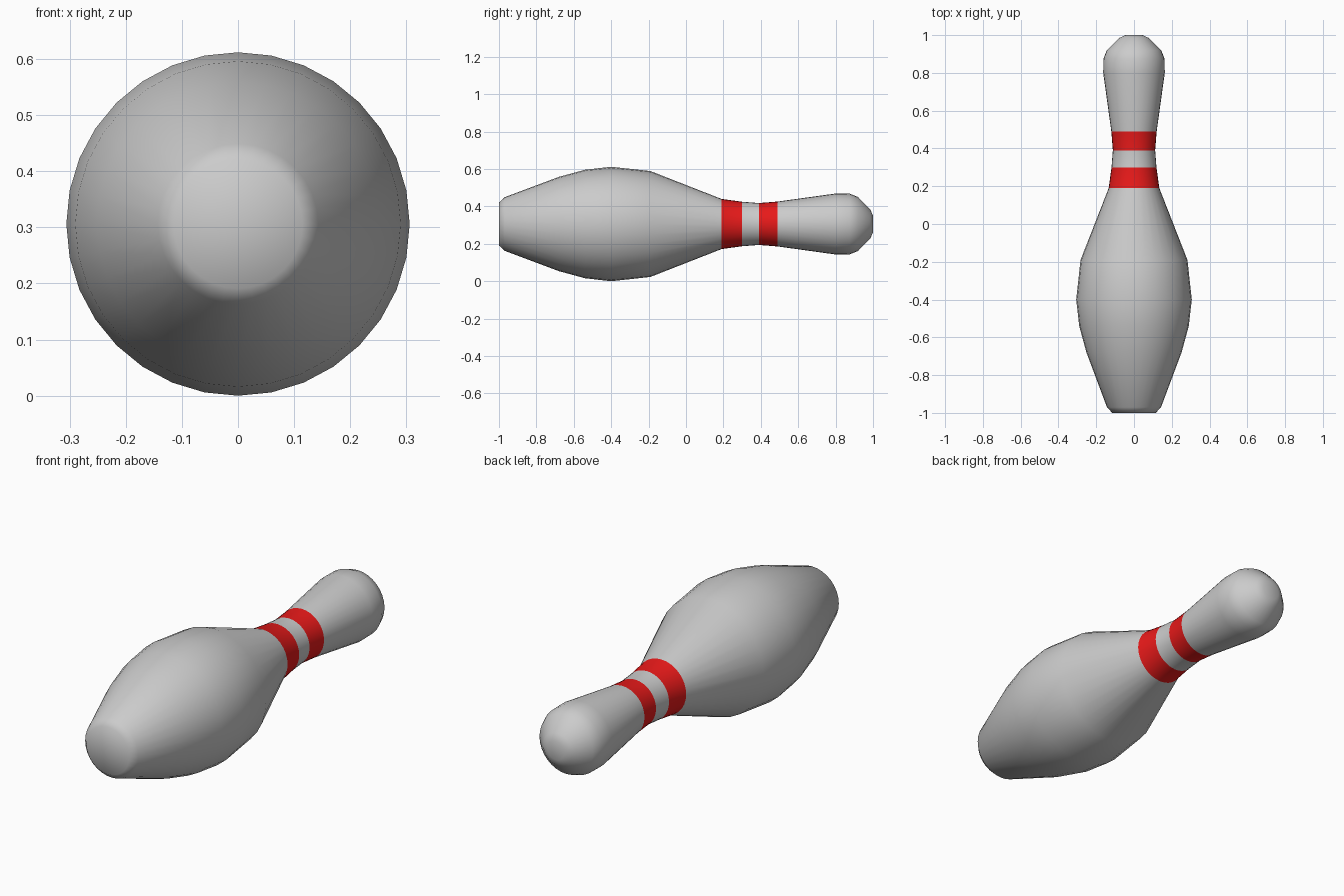
import bpy, bmesh, math

if "Cube" in bpy.data.objects:
    bpy.data.objects.remove(bpy.data.objects["Cube"])

AXIS_Z = 0.306   # height of the lying pin's axis
SIDES = 32

# (position along y, radius) from base to head
PROFILE = [(-1.0, 0.115), (-0.97, 0.143), (-0.68, 0.252), (-0.54, 0.29),
           (-0.40, 0.306), (-0.19, 0.283), (0.19, 0.134), (0.30, 0.119),
           (0.39, 0.112), (0.49, 0.12), (0.80, 0.163), (0.875, 0.162),
           (0.92, 0.144), (0.985, 0.078), (1.0, 0.045)]
RED_STARTS = (0.19, 0.39)   # profile spans painted red


def material(name, color):
    m = bpy.data.materials.new(name)
    m.diffuse_color = color
    m.use_nodes = True
    m.node_tree.nodes["Principled BSDF"].inputs["Base Color"].default_value = m.diffuse_color
    return m


# turned pin body
bm = bmesh.new()
rings = []
for y, r in PROFILE:
    rings.append([bm.verts.new((r * math.sin(2 * math.pi * i / SIDES), y,
                                AXIS_Z + r * math.cos(2 * math.pi * i / SIDES)))
                  for i in range(SIDES)])
for k in range(len(rings) - 1):
    a, b = rings[k], rings[k + 1]
    for i in range(SIDES):
        j = (i + 1) % SIDES
        f = bm.faces.new((a[i], a[j], b[j], b[i]))
        # red neck stripes
        f.material_index = 1 if PROFILE[k][0] in RED_STARTS else 0

# flat base and head caps, closed with fans
for ring, y in ((rings[0], -1.0), (rings[-1], 1.0)):
    centre = bm.verts.new((0, y, AXIS_Z))
    for i in range(SIDES):
        bm.faces.new((ring[i], ring[(i + 1) % SIDES], centre))

bmesh.ops.recalc_face_normals(bm, faces=bm.faces)
for f in bm.faces:
    f.smooth = True

mesh = bpy.data.meshes.new("bowling_pin")
bm.to_mesh(mesh)
bm.free()
mesh.materials.append(material("pin_grey", (0.8, 0.8, 0.8, 1)))
mesh.materials.append(material("stripe_red", (0.8, 0.01, 0.01, 1)))
pin = bpy.data.objects.new("bowling_pin", mesh)
bpy.context.collection.objects.link(pin)
